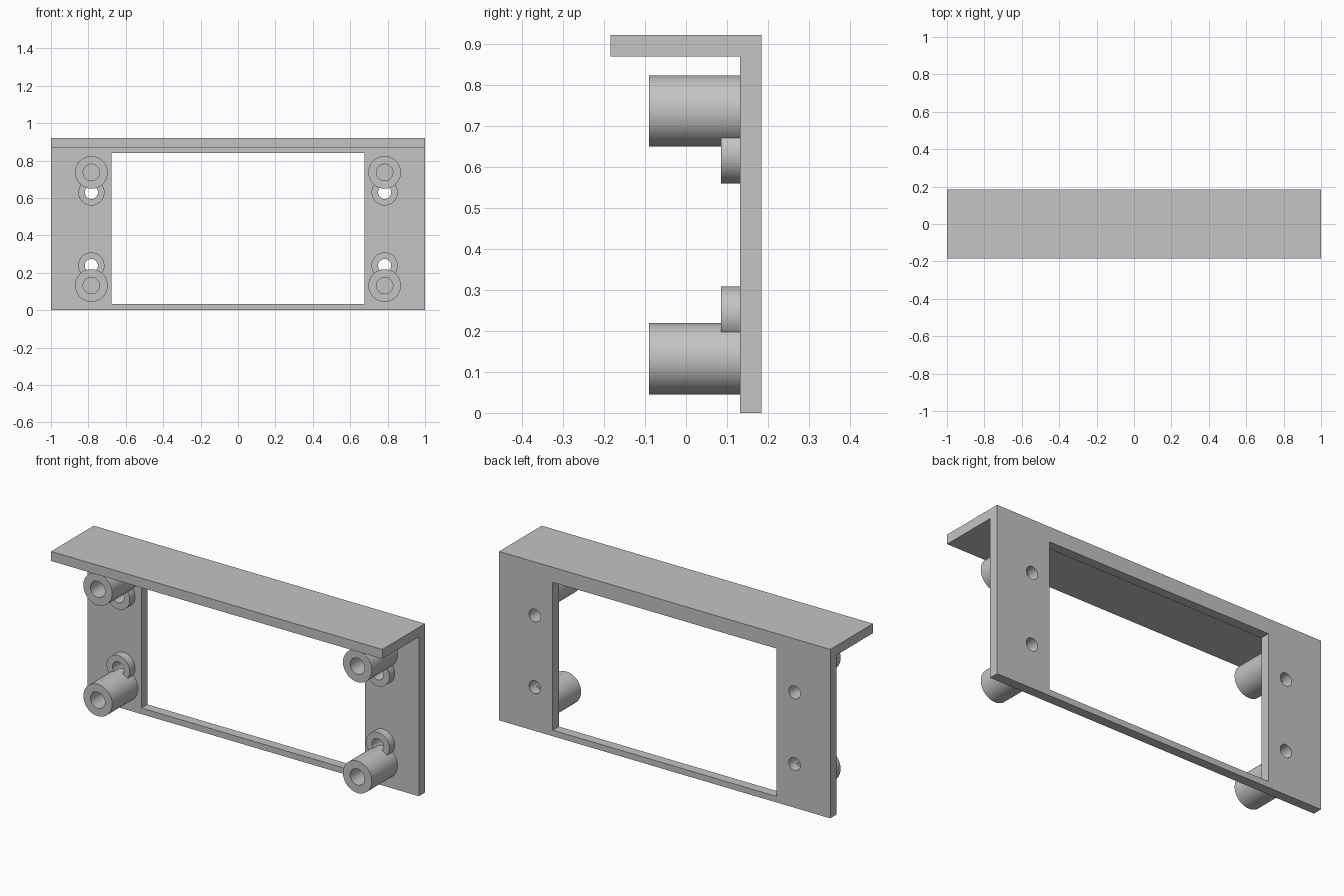
import bpy
import bmesh
from math import radians
from mathutils import Matrix, Vector

cube = bpy.data.objects.get("Cube")
if cube:
    bpy.data.objects.remove(cube, do_unlink=True)

# Main dimensions
BACK, FACE, FRONT = 0.184, 0.132, -0.184
HEIGHT, SHELF_BOTTOM = 0.922, 0.87
POST_X = 0.784
POST_R, BORE_R, POST_TIP = 0.087, 0.044, -0.09
BOSS_R, HOLE_R, BOSS_TIP = 0.07, 0.035, 0.086

grey = bpy.data.materials.new("light grey plastic")
grey.use_nodes = True
colour = (0.55, 0.55, 0.55, 1)
grey.diffuse_color = colour
grey.node_tree.nodes["Principled BSDF"].inputs["Base Color"].default_value = colour


def make_object(name, bm):
    bmesh.ops.recalc_face_normals(bm, faces=bm.faces)
    mesh = bpy.data.meshes.new(name)
    bm.to_mesh(mesh)
    bm.free()
    mesh.materials.append(grey)
    obj = bpy.data.objects.new(name, mesh)
    bpy.context.collection.objects.link(obj)
    return obj


def activate(obj):
    bpy.ops.object.select_all(action="DESELECT")
    obj.select_set(True)
    bpy.context.view_layer.objects.active = obj


def box(name, low, high):
    low, high = Vector(low), Vector(high)
    bm = bmesh.new()
    bmesh.ops.create_cube(bm, size=1)
    bmesh.ops.scale(bm, vec=high - low, verts=bm.verts)
    bmesh.ops.translate(bm, vec=(low + high) / 2, verts=bm.verts)
    return make_object(name, bm)


def cylinder(name, x, z, radius, y0, y1):
    bm = bmesh.new()
    bmesh.ops.create_cone(bm, cap_ends=True, segments=64, radius1=radius,
                          radius2=radius, depth=y1 - y0)
    bmesh.ops.rotate(bm, cent=(0, 0, 0), verts=bm.verts,
                     matrix=Matrix.Rotation(radians(90), 3, "X"))
    bmesh.ops.translate(bm, vec=(x, (y0 + y1) / 2, z), verts=bm.verts)
    return make_object(name, bm)


def tube(name, x, z, outer, inner, y0, y1):
    # Ring profile in the x-y plane, spun around the tube axis
    bm = bmesh.new()
    corners = [(inner, y0), (outer, y0), (outer, y1), (inner, y1)]
    verts = [bm.verts.new((x + r, y, z)) for r, y in corners]
    edges = [bm.edges.new((verts[i], verts[i - 1])) for i in range(4)]
    bmesh.ops.spin(bm, geom=verts + edges, cent=(x, 0, z), axis=(0, 1, 0),
                   angle=radians(360), steps=64)
    bmesh.ops.remove_doubles(bm, verts=bm.verts, dist=0.0001)
    return make_object(name, bm)


def cut(obj, cutter):
    cutter.hide_render = True
    activate(obj)
    mod = obj.modifiers.new("cut", "BOOLEAN")
    mod.operation = "DIFFERENCE"
    mod.solver = "EXACT"
    mod.object = cutter
    bpy.ops.object.modifier_apply(modifier=mod.name)
    bpy.data.objects.remove(cutter, do_unlink=True)


def smooth(obj):
    activate(obj)
    bpy.ops.object.shade_smooth_by_angle(angle=radians(30))


# L-shaped panel: upright frame and top shelf as one extruded profile
bm = bmesh.new()
profile = [(BACK, 0), (BACK, HEIGHT), (FRONT, HEIGHT),
           (FRONT, SHELF_BOTTOM), (FACE, SHELF_BOTTOM), (FACE, 0)]
side = bm.faces.new([bm.verts.new((-1, y, z)) for y, z in profile])
extruded = bmesh.ops.extrude_face_region(bm, geom=[side])["geom"]
bmesh.ops.translate(bm, vec=(2, 0, 0),
                    verts=[v for v in extruded if isinstance(v, bmesh.types.BMVert)])
panel = make_object("panel_with_shelf", bm)

# Display window
cut(panel, box("window_cutter", (-0.676, 0.1, 0.033), (0.676, 0.3, 0.84)))

# Standoffs, and the screw bosses beside them
for row, post_z, boss_z in (("upper", 0.737, 0.63), ("lower", 0.132, 0.239)):
    for hand, x in (("left", POST_X), ("right", -POST_X)):
        cut(panel, cylinder("hole_cutter", x, boss_z, HOLE_R, 0.1, 0.3))
        boss = tube(f"{row}_{hand}_screw_boss", x, boss_z, BOSS_R, HOLE_R, BOSS_TIP, FACE)
        cut(boss, cylinder("boss_cutter", x, post_z, POST_R, 0, 0.3))
        smooth(boss)
        smooth(tube(f"{row}_{hand}_standoff", x, post_z, POST_R, BORE_R, POST_TIP, FACE))
smooth(panel)
